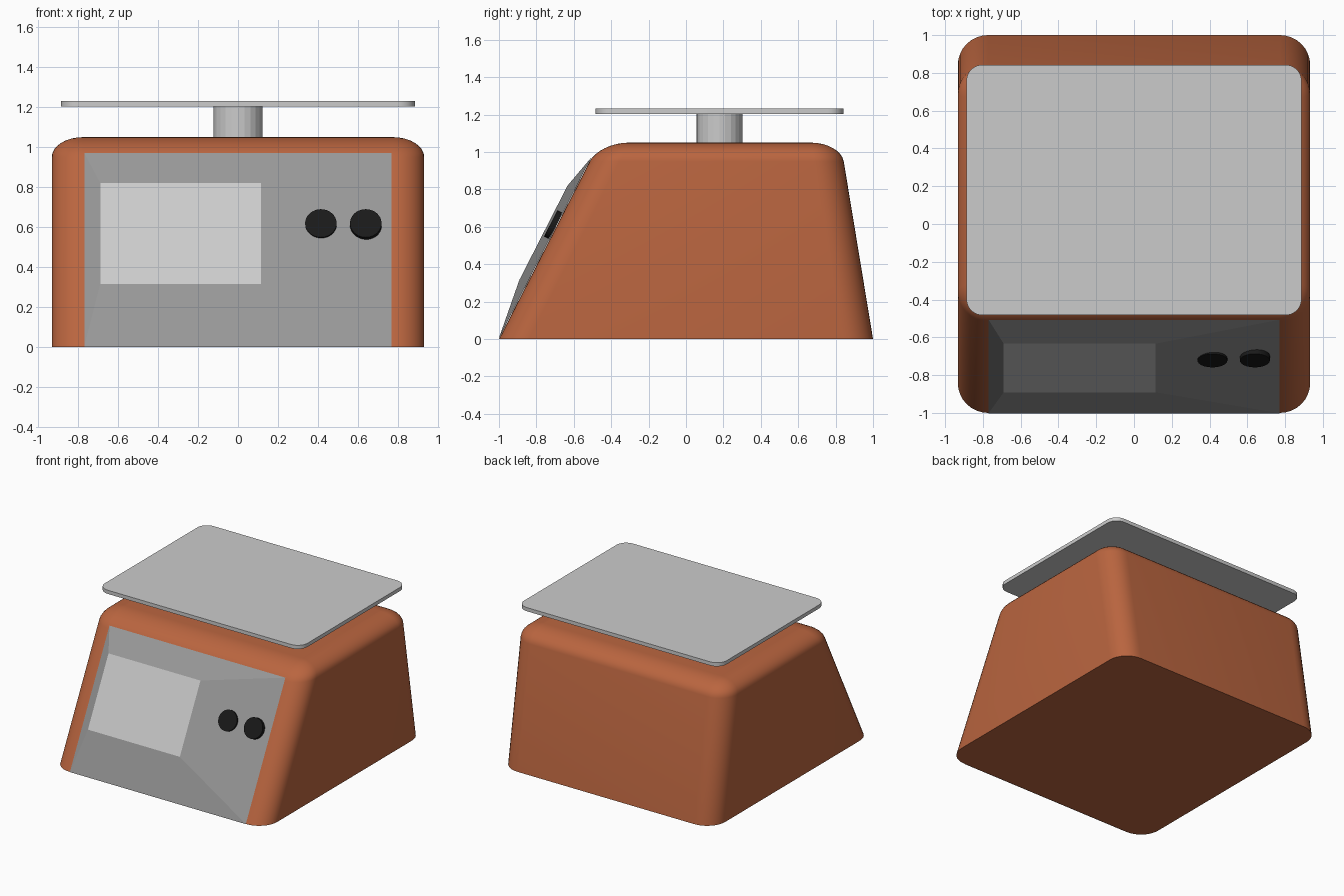
import bpy
from math import sin, cos, pi, radians, atan2

if "Cube" in bpy.data.objects:
    bpy.data.objects.remove(bpy.data.objects["Cube"])

SLOPE = 0.495 / 0.97            # lean of the front face (y per z)
BACK = 0.16 / 0.97              # lean of the back face


def material(name, r, g, b):
    m = bpy.data.materials.new(name)
    m.diffuse_color = (r, g, b, 1)
    m.use_nodes = True
    m.node_tree.nodes["Principled BSDF"].inputs["Base Color"].default_value = m.diffuse_color
    return m


def finish(ob, mat=None, smooth=True):
    if mat:
        ob.data.materials.append(mat)
    if smooth:
        bpy.ops.object.select_all(action='DESELECT')
        ob.select_set(True)
        bpy.context.view_layer.objects.active = ob
        bpy.ops.object.shade_smooth_by_angle(angle=radians(30))
    return ob


def make(name, verts, faces, mat=None, smooth=True):
    me = bpy.data.meshes.new(name)
    me.from_pydata(verts, [], faces)
    me.validate()
    ob = bpy.data.objects.new(name, me)
    bpy.context.collection.objects.link(ob)
    return finish(ob, mat, smooth)


def ring(hx, y0, y1, r, z, n=8):
    """Rounded rectangle at height z, counter-clockwise from above."""
    pts = []
    for k, (cx, cy) in enumerate([(hx - r, y1 - r), (r - hx, y1 - r),
                                  (r - hx, y0 + r), (hx - r, y0 + r)]):
        for i in range(n + 1):
            a = (k + i / n) * pi / 2
            pts.append((cx + r * cos(a), cy + r * sin(a), z))
    return pts


def loft(name, rings, mat=None):
    n = len(rings[0])
    faces = [tuple(reversed(range(n)))]
    for j in range(len(rings) - 1):
        for i in range(n):
            k = (i + 1) % n
            faces.append((j * n + i, j * n + k, (j + 1) * n + k, (j + 1) * n + i))
    faces.append(tuple(range((len(rings) - 1) * n, len(rings) * n)))
    return make(name, [p for r in rings for p in r], faces, mat)


brown = material("body_brown", 0.49, 0.13, 0.05)
dark_grey = material("panel_grey", 0.32, 0.32, 0.32)
light_grey = material("screen_grey", 0.8, 0.8, 0.8)
black = material("button_black", 0.01, 0.01, 0.01)

# Body: leaning housing with rounded corners and rounded top rim
R, Z0, H = 0.16, 0.95, 0.10


def body_ring(z, inset, r):
    return ring(0.933 - inset, -1 + SLOPE * z + inset, 1 - BACK * z - inset, r, z)


rings = [body_ring(0, 0, R)]
for i in range(9):
    t = i / 8 * pi / 2
    inset = (R - 0.004) * (1 - cos(t))
    rings.append(body_ring(Z0 + H * sin(t), inset, R - inset))
loft("body", rings, brown)


# Front panel: low off-centre pyramid frustum whose flat top is the screen
def on_front(x, z, out=0.0):
    return (x, -1 + SLOPE * z - out, z)


outer = [on_front(x, z, 0.002) for x, z in
         [(-0.77, 0), (0.77, 0), (0.77, 0.97), (-0.77, 0.97)]]
inner = [on_front(x, z, 0.052) for x, z in
         [(-0.69, 0.315), (0.115, 0.315), (0.115, 0.82), (-0.69, 0.82)]]
make("front_panel", outer + inner,
     [(i, (i + 1) % 4, 4 + (i + 1) % 4, 4 + i) for i in range(4)], dark_grey, False)
make("screen", inner, [(0, 1, 2, 3)], light_grey, False)

# Two round buttons lying along the sloped front
for name, x in (("left_button", 0.415), ("right_button", 0.64)):
    bpy.ops.mesh.primitive_cylinder_add(
        vertices=32, radius=0.079, depth=0.03, location=on_front(x, 0.612, 0.022),
        rotation=(pi / 2 - atan2(SLOPE, 1), 0, 0))
    bpy.context.object.name = name
    finish(bpy.context.object, black)

# Post carrying the weighing plate
bpy.ops.mesh.primitive_cylinder_add(vertices=24, radius=0.123, depth=0.20,
                                    location=(0, 0.178, 1.11))
bpy.context.object.name = "plate_post"
finish(bpy.context.object, smooth=False)

# Weighing plate with rounded corners
loft("weighing_plate", [ring(0.887, -0.483, 0.843, 0.085, z) for z in (1.203, 1.232)])
